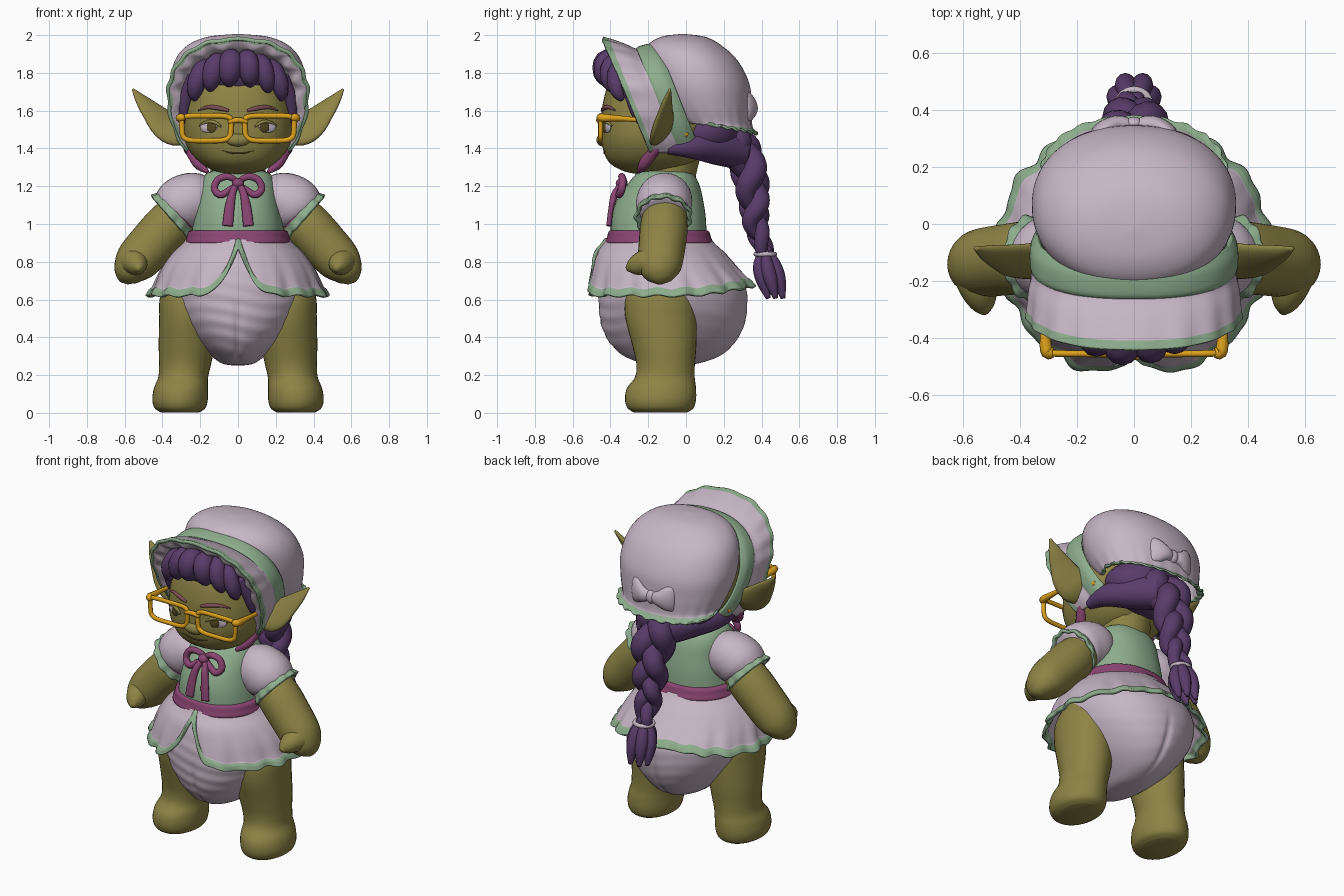
import bpy, bmesh, math
from mathutils import Vector, Matrix

if "Cube" in bpy.data.objects:
    bpy.data.objects.remove(bpy.data.objects["Cube"])

COL = dict(olive_skin=(.27, .23, .06), pale_lilac=(.57, .47, .56), sage_green=(.27, .42, .27),
           plum_ribbon=(.26, .06, .17), purple_hair=(.10, .045, .145), gold=(.72, .36, .012),
           eye_white=(.55, .47, .56), dark_olive=(.09, .065, .015), brow=(.2, .075, .09))
MAT = {}
for k, c in COL.items():
    MAT[k] = bpy.data.materials.new(k)
    MAT[k].diffuse_color = (*c, 1)
SKIN, LILAC, GREEN, PLUM, HAIR, GOLD, WHITE, DARK, BROW = COL


def finish(name, bm, mats, thick=0):
    bmesh.ops.recalc_face_normals(bm, faces=bm.faces)
    me = bpy.data.meshes.new(name)
    bm.to_mesh(me)
    bm.free()
    for m in mats:
        me.materials.append(MAT[m])
    for p in me.polygons:
        p.use_smooth = True
    ob = bpy.data.objects.new(name, me)
    bpy.context.collection.objects.link(ob)
    if thick:
        s = ob.modifiers.new("thickness", 'SOLIDIFY')
        s.thickness, s.offset = thick, 0


def cr(pts, t, closed=False):
    """Smooth interpolation through a list of tuples, t in 0..1."""
    n = len(pts)
    k = t * (n if closed else n - 1)
    i = int(k) if closed else min(int(k), n - 2)
    f = k - i
    g = [pts[j % n] if closed else pts[max(0, min(n - 1, j))] for j in range(i - 1, i + 3)]
    return [.5 * (2 * b + (c - a) * f + (2 * a - 5 * b + 4 * c - d) * f * f + (3 * b - a - 3 * c + d) * f ** 3)
            for a, b, c, d in zip(*g)]


def grid(name, fn, nu, nv, mats, rule=None, wu=True, wv=False, caps=(), thick=0):
    """Surface fn(u, v); wrapped in u and/or v, coloured by rule(u, v), end rows closed by caps."""
    bm = bmesh.new()
    ru, rv = nu + (not wu), nv + (not wv)
    V = [[bm.verts.new(fn(i / nu, j / nv)) for i in range(ru)] for j in range(rv)]
    for j in range(nv):
        for i in range(nu):
            a, b = (i + 1) % ru, (j + 1) % rv
            f = bm.faces.new((V[j][i], V[j][a], V[b][a], V[b][i]))
            if rule:
                f.material_index = rule((i + .5) / nu, (j + .5) / nv)
    for c in caps:
        bm.faces.new(V[c])
    finish(name, bm, mats, thick)


def sweep(name, pts, mat, hint=(0, 1, 0), closed=False, nu=16, nv=20):
    """Tube through (x, y, z, r1, r2); r1 lies along hint."""
    pts = [tuple(p) if len(p) == 5 else (*p, p[3]) for p in pts]

    def fn(u, v):
        x, y, z, r1, r2 = cr(pts, v, closed)
        e = .01
        t0, t1 = ((v - e) % 1, (v + e) % 1) if closed else (max(0, v - e), min(1, v + e))
        T = (Vector(cr(pts, t1, closed)[:3]) - Vector(cr(pts, t0, closed)[:3])).normalized()
        H = Vector(hint)
        S = (H - T * H.dot(T)).normalized()
        a = 2 * math.pi * u
        return Vector((x, y, z)) + S * r1 * math.cos(a) + T.cross(S) * r2 * math.sin(a)
    grid(name, fn, nu, nv, [mat], wv=closed, caps=() if closed else (0, -1))


def ell(name, c, r, mat, rz=0):
    bm = bmesh.new()
    m = Matrix.Translation(c) @ Matrix.Rotation(rz, 4, 'Z') @ Matrix.Diagonal((*r, 1))
    bmesh.ops.create_uvsphere(bm, u_segments=28, v_segments=18, radius=1, matrix=m)
    finish(name, bm, [mat])


def sec(tab, u, v, e=2.0):
    """Point on stacked (superelliptic) sections: z, half width, y front, y back; u = 0 is front."""
    z, rx, yf, yb = cr(tab, v)
    s, c = math.sin(2 * math.pi * u), math.cos(2 * math.pi * u)
    p = 2 / e
    return Vector((rx * math.copysign(abs(s) ** p, s),
                   (yf + yb) / 2 - (yb - yf) / 2 * math.copysign(abs(c) ** p, c), z))


def flip(pts, s):
    return [(p[0] * s, *p[1:]) for p in pts]


# ---- head and face
HEAD = [(1.262, .02, -.24, -.16), (1.28, .12, -.33, -.05), (1.33, .21, -.41, .05), (1.42, .275, -.445, .12),
        (1.52, .295, -.45, .17), (1.64, .285, -.44, .19), (1.76, .26, -.40, .18), (1.86, .18, -.3, .1), (1.9, .02, -.12, -.08)]
grid("head", lambda u, v: sec(HEAD, u, v, 2.4), 48, 40, [SKIN], caps=(0, -1))


def face_y(x, z):
    lo, hi = 0, 1
    for _ in range(25):
        m = (lo + hi) / 2
        lo, hi = (m, hi) if cr(HEAD, m)[0] < z else (lo, m)
    _, rx, yf, yb = cr(HEAD, lo)
    return (yf + yb) / 2 - (yb - yf) / 2 * (1 - min(1, abs(x) / rx) ** 2.4) ** (1 / 2.4)


def on_face(pts, r, d=0.0):
    return [(x, face_y(x, z) - d, z, k * r, k * r) for x, z, k in pts]


ell("nose", (0, -.442, 1.445), (.065, .032, .034), SKIN)
sweep("mouth", on_face([(-.085, 1.388, .3), (-.04, 1.377, 1), (0, 1.374, 1), (.04, 1.377, 1), (.085, 1.388, .3)], .004), DARK)
sweep("neck", [(0, -.1, 1.18, .15), (0, -.09, 1.28, .145), (0, -.07, 1.42, .16)], SKIN)
for s in (-1, 1):
    ell("eye", (.155 * s, face_y(.155, 1.51) + .003, 1.512), (.05, .011, .029), WHITE, .38 * s)
    ell("iris", (.14 * s, face_y(.14, 1.51) - .006, 1.512), (.027, .007, .028), DARK, .38 * s)
    sweep("upper_lid", on_face(flip([(.09, 1.515, .5), (.12, 1.536, 1), (.16, 1.542, 1), (.205, 1.52, .5)], s), .009, .006), SKIN)
    sweep("eyebrow", on_face(flip([(.05, 1.6, .7), (.1, 1.613, 1.1), (.16, 1.618, .9), (.21, 1.602, .3)], s), .011), BROW)
    sweep("ear", flip([(.25, -.11, 1.49, .07, .03), (.33, -.125, 1.495, .098, .036), (.39, -.125, 1.53, .094, .03),
                       (.45, -.115, 1.59, .068, .024), (.51, -.1, 1.655, .038, .018), (.557, -.085, 1.714, .006, .006)], s),
          SKIN, (-.6 * s, .62, .6), nu=20)

# ---- glasses
for s in (-1, 1):
    rim = []
    for i in range(28):
        a = 2 * math.pi * i / 28
        c, n = math.cos(a), math.sin(a)
        x = .167 + (.13 + .01 * n) * math.copysign(abs(c) ** .4, c)
        rim.append((x * s, -.455 + .3 * max(0, x - .2) ** 2, 1.507 + .066 * math.copysign(abs(n) ** .4, n), .012, .014))
    sweep("glasses_rim", rim, GOLD, closed=True, nu=8, nv=84)
    sweep("glasses_temple", flip([(.285, -.45, 1.565, .018), (.308, -.44, 1.562, .022), (.31, -.3, 1.555, .013),
                                  (.305, -.1, 1.53, .013), (.3, .01, 1.47, .014)], s), GOLD, (0, 0, 1), nu=8)
sweep("glasses_bridge", [(-.05, -.455, 1.54, .012), (0, -.462, 1.55, .015), (.05, -.455, 1.54, .012)], GOLD, nu=8)

# ---- hair: front curls, back mass, braid
ell("hair_front_mass", (0, -.24, 1.79), (.262, .195, .135), HAIR)
ell("hair_back_mass", (0, .1, 1.49), (.265, .2, .15), HAIR)
for x, r, zb in ((-.2, .05, .0), (-.125, .055, .02), (-.04, .062, .03), (.055, .058, .03), (.135, .05, .015), (.2, .048, 0)):
    dy, dz = 1.6 * x * x, -1.1 * x * x
    sweep("bang_curl", [(x * .7, -.33 + dy, 1.89 + dz, .03), (x * .9, -.415 + dy, 1.87 + dz, r), (x * 1.08, -.435 + dy, 1.8 + dz + zb * .5, r),
                        (x * 1.15, -.42 + dy, 1.735 + dz + zb, r * .75), (x * 1.12, -.4 + dy, 1.7 + dz + zb, .012)], HAIR, nu=12, nv=14)
for s in (-1, 1):
    sweep("side_lock", flip([(.23, -.32, 1.78, .04), (.272, -.29, 1.68, .035), (.286, -.26, 1.58, .026), (.28, -.22, 1.5, .008)], s), HAIR)
    sweep("nape_hair", flip([(.25, -.1, 1.4, .03), (.225, .03, 1.41, .065), (.13, .15, 1.41, .095), (.03, .28, 1.39, .1)], s), HAIR, (0, 0, 1))
CORE = [(.17, 1.49), (.28, 1.41), (.34, 1.25), (.36, 1.1), (.375, .97), (.425, .84)]
for k in range(3):
    strand = []
    for j in range(45):
        t = j / 44
        y, z = cr(CORE, t)
        q, th = 1.12 - .68 * t ** 1.3, 2 * math.pi * (1.4 * t + k / 3)
        strand.append((.066 * q * math.sin(th), y + .04 * q * math.sin(2 * th), z, .07 * q, .07 * q))
    sweep("braid_strand", strand, HAIR, (1, 0, 0), nu=14, nv=80)
for k in range(6):
    a = k * math.pi / 3
    x, y = math.cos(a), math.sin(a)
    sweep("braid_tuft", [(.02 * x, .42 + .015 * y, .86, .02), (.05 * x, .43 + .045 * y, .78, .036),
                         (.06 * x, .45 + .05 * y, .7, .036), (.06 * x, .475 + .045 * y, .605, .012)], HAIR, nu=12, nv=14)
sweep("braid_tie", [(.055 * math.cos(a * math.pi / 6), .42 + .05 * math.sin(a * math.pi / 6), .84, .013) for a in range(12)],
      LILAC, (0, 0, 1), closed=True, nu=8, nv=36)

# ---- bonnet crown, brim and back bow
CROWN = [(1.475, .325, -.02, .375), (1.51, .308, -.08, .345), (1.62, .335, -.15, .342), (1.74, .352, -.2, .33),
         (1.86, .33, -.22, .27), (1.94, .265, -.2, .185), (1.985, .16, -.13, .1), (2.0, .01, -.03, -.01)]


def crown(u, v):
    p = sec(CROWN, u, v, 2.15)
    w = max(0, 1 - v / .4)
    p.z += (.085 - .22 * p.y) * w * w + .006 * math.sin(u * 150) * max(0, 1 - v * 8)
    k = 1 + .012 * math.cos(u * 2 * math.pi * 22) * max(0, 1 - v * 3)
    return Vector((p.x * k, .08 + (p.y - .08) * k, p.z))


grid("bonnet_crown", crown, 132, 42, [LILAC, GREEN], lambda u, v: int(v < .12), caps=(-1,), thick=.012)
# arches: half width, top z, top y, backward slope, lower height
BRIM = [(.368, 1.978, -.442, .42, .41), (.364, 1.968, -.40, .42, .41), (.358, 1.945, -.33, .42, .41), (.346, 1.918, -.265, .42, .4),
        (.354, 1.932, -.245, .42, .39), (.354, 1.945, -.19, .40, .37), (.335, 1.94, -.15, .40, .33)]
LINING = [(.362, 1.97, -.435, .42, .41), (.335, 1.945, -.425, .42, .39), (.305, 1.925, -.40, .42, .37), (.27, 1.90, -.33, .42, .33)]


def arch(tab, deep):
    def fn(u, v):
        rx, zt, yt, k, lo = cr(tab, v)
        a = (u * 2 - 1) * 2.42
        c, s = math.cos(a), math.sin(a)
        z = 1.69 + (zt - 1.69 if c > 0 else lo) * c
        wob = 1 + (.045 * math.sin(math.pi * min(1, 1.3 * v)) if deep else .014 * max(0, 1 - 1.7 * v)) * math.cos(a * 17)
        return Vector((rx * math.copysign(abs(s) ** .8, s) * wob, yt + k * (zt - z), 1.69 + (z - 1.69) * (wob if c > 0 else 1)))
    return fn


grid("bonnet_brim", arch(BRIM, 0), 120, 30, [LILAC, GREEN], lambda u, v: int(v < .13 or .56 < v), wu=False, thick=.02)
grid("bonnet_lining", arch(LINING, 1), 160, 14, [LILAC, GREEN], lambda u, v: int(v < .15), wu=False, thick=.008)
for s in (-1, 1):
    sweep("bonnet_bow_loop", flip([(0, .335, 1.61, .03, .02), (.045, .35, 1.612, .042, .03), (.09, .34, 1.615, .07, .032),
                                   (.13, .32, 1.62, .08, .024), (.142, .31, 1.62, .05, .01)], s), LILAC, (0, 0, 1))
ell("bonnet_bow_knot", (0, .35, 1.61), (.032, .026, .04), LILAC)

# ---- dress: bodice, belt, split skirt, sleeves
BOD = [(.9, .25, -.40, .11), (1.03, .235, -.395, .105), (1.13, .215, -.365, .09), (1.21, .2, -.31, .07), (1.265, .17, -.265, .04), (1.285, .12, -.24, .01)]
grid("bodice", lambda u, v: sec(BOD, u, v, 2.3), 48, 20, [GREEN], caps=(0, -1))
BELT = [(.968, .235, -.395, .10), (.96, .264, -.41, .122), (.93, .272, -.418, .132), (.9, .28, -.426, .142), (.892, .25, -.40, .12)]
grid("belt", lambda u, v: sec(BELT, u, v, 2.3), 48, 12, [PLUM])
SK = [(.915, .268, -.415, .128), (.86, .345, -.468, .205), (.78, .4, -.495, .275), (.69, .435, -.515, .345), (.6, .466, -.53, .385)]


def skirt(u, v):
    a = 2 * math.pi * u
    notch = math.exp(-(abs(.46 * math.sin(a)) / .08) ** 1.5) if math.cos(a) > 0 else 0
    hem = .618 + .25 * notch + .055 * max(0, -math.cos(a)) ** 2 + .006 * math.sin(a * 19)
    trim = hem + .036 + .014 * notch
    z = .917 + (trim - .917) * v / .8 if v < .8 else trim + (hem - trim) * (v - .8) / .2
    p = sec(SK, u, min(1, max(0, (.915 - z) / .315)))
    k = 1 + (.022 * math.cos(a * 15) + .012 * math.sin(a * 26 + 1)) * v * v + (.018 if v > .8 else 0)
    return Vector((p.x * k, -.07 + (p.y + .07) * k, z))


grid("skirt", skirt, 240, 25, [LILAC, GREEN], lambda u, v: int(v > .8), thick=.018)
for s in (-1, 1):
    sweep("sleeve", flip([(.13, -.11, 1.14, .1), (.2, -.11, 1.133, .138), (.27, -.115, 1.118, .148), (.32, -.12, 1.085, .143), (.355, -.12, 1.05, .115)], s), LILAC, nu=28)

    def cuff(u, v, s=s):
        a = 2 * math.pi * u
        r = .122 + .022 * v + .007 * v * math.sin(a * 11)
        c = Vector((.328 + .032 * v, -.12, 1.07 - .035 * v))
        p = c + Vector((.66, 0, .75)) * r * math.cos(a) + Vector((0, 1, 0)) * r * math.sin(a)
        return Vector((p.x * s, p.y, p.z))
    grid("sleeve_ruffle", cuff, 66, 6, [GREEN, PLUM], lambda u, v: int(v < .17), thick=.018)

# ---- neck ribbon
for s in (-1, 1):
    sweep("ribbon_loop", flip([(0, -.325, 1.215, .016), (.05, -.34, 1.25, .019), (.105, -.335, 1.235, .02), (.125, -.34, 1.185, .02),
                               (.09, -.355, 1.155, .02), (.04, -.345, 1.185, .017)], s), PLUM, closed=True, nu=10, nv=40)
    sweep("ribbon_tail", flip([(.005, -.33, 1.215, .016), (.03, -.375, 1.16, .02), (.045, -.397, 1.08, .026, .014), (.055, -.408, .99, .028, .014)], s), PLUM, (1, 0, 0))
    sweep("chin_strap", flip([(.16, -.25, 1.275, .01), (.21, -.22, 1.32, .03), (.255, -.16, 1.4, .03), (.27, -.13, 1.43, .02)], s), PLUM, nu=10)
ell("ribbon_knot", (0, -.342, 1.215), (.032, .03, .028), PLUM)

# ---- bloomers with soft creases
BL = [(.91, .25, -.38, .11), (.78, .35, -.435, .25), (.67, .38, -.46, .315), (.56, .355, -.462, .325), (.46, .295, -.448, .308),
      (.37, .22, -.405, .26), (.3, .14, -.33, .18), (.26, .08, -.22, .06), (.25, .01, -.1, -.06)]


def bloomers(u, v):
    p = sec(BL, u, v, 2.1)
    a = 2 * math.pi * u
    k = 1 + .006 * math.sin(p.z * 85 + 2 * math.sin(a * 3) + 3 * p.x) * abs(math.cos(a)) * math.sin(math.pi * v) * (1 if math.cos(a) > 0 else .4)
    k -= .04 * math.exp(-(p.x / .016) ** 2) * max(0, min(1, (.62 - p.z) * 6))
    return Vector((p.x * k, -.07 + (p.y + .07) * k, p.z))


grid("bloomers", bloomers, 144, 70, [LILAC], caps=(0, -1))

# ---- legs and arms
LEG = [(.74, .25, -.13, .11, .14), (.62, .265, -.135, .147, .185), (.5, .272, -.132, .145, .188), (.36, .272, -.115, .148, .17), (.26, .28, -.108, .138, .155),
       (.19, .29, -.112, .132, .158), (.13, .302, -.13, .143, .183), (.07, .307, -.135, .147, .188), (.025, .307, -.135, .134, .174), (.002, .307, -.135, .1, .14)]
for s in (-1, 1):
    def leg(u, v, s=s):
        z, cx, cy, rx, ry = cr(LEG, v)
        a = 2 * math.pi * u
        return Vector((s * (cx + rx * math.cos(a)), cy + ry * math.sin(a), max(0, z)))
    grid("leg", leg, 36, 45, [SKIN], caps=(0, -1))
    sweep("arm", flip([(.25, -.1, 1.12, .1), (.36, -.115, 1.0, .125), (.45, -.125, .9, .125), (.53, -.135, .81, .12, .118),
                       (.57, -.14, .755, .105, .095), (.592, -.14, .71, .07, .06), (.6, -.14, .685, .02, .02)], s), SKIN, nu=24, nv=36)
    sweep("thumb", flip([(.56, -.15, .8, .085), (.545, -.22, .795, .07), (.53, -.28, .775, .046), (.522, -.314, .76, .012)], s), SKIN, (0, 0, 1))

for m in bpy.data.materials:
    if m.users and not m.is_grease_pencil:
        m.use_nodes = True
        m.node_tree.nodes["Principled BSDF"].inputs["Base Color"].default_value = m.diffuse_color
